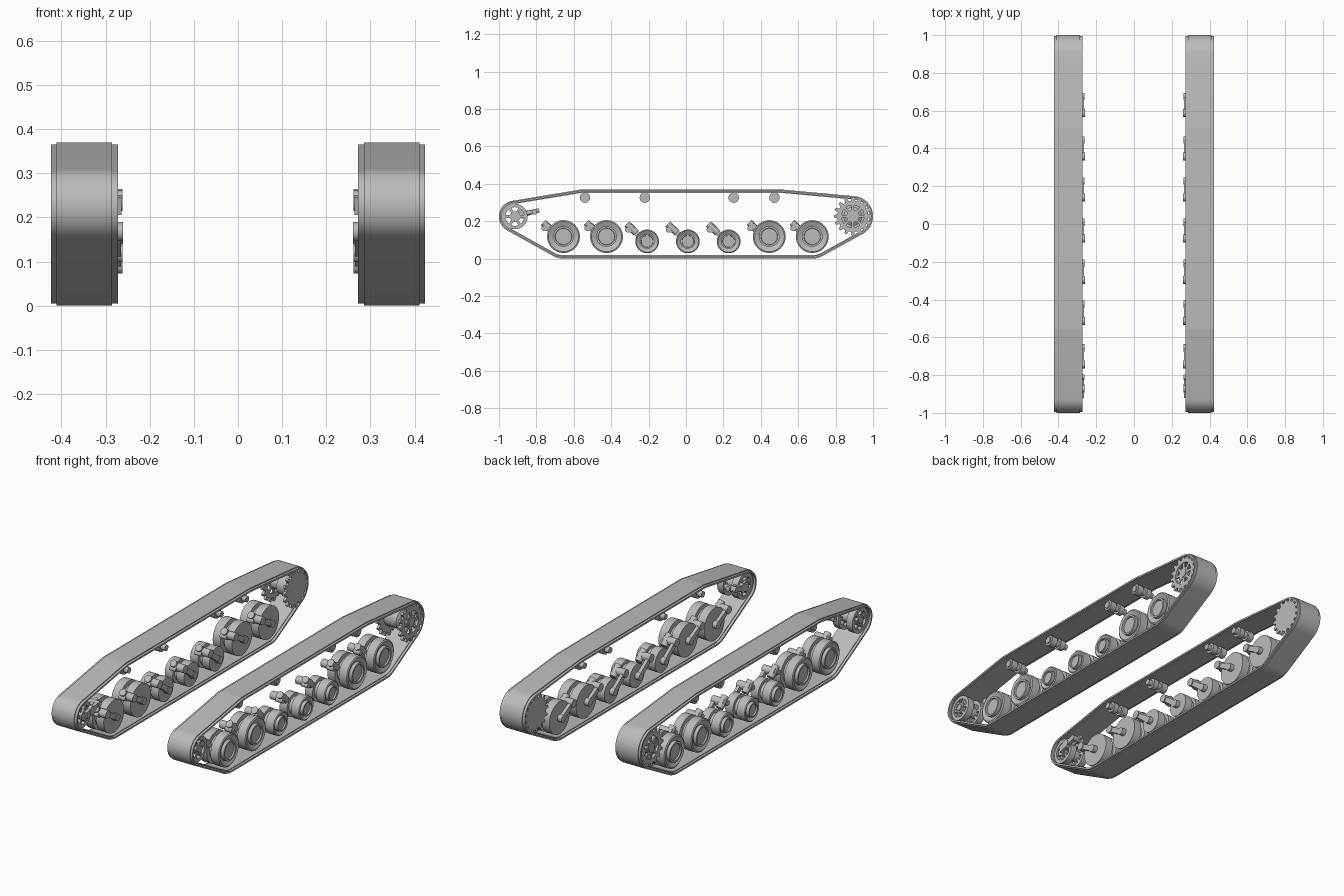
import bpy, bmesh
from math import sin, cos, pi, radians
from mathutils import Vector

if "Cube" in bpy.data.objects:
    bpy.data.objects.remove(bpy.data.objects["Cube"])

steel = bpy.data.materials.new("plain grey")
steel.use_nodes = True
GREY = (0.5, 0.5, 0.5, 1)
steel.diffuse_color = GREY
steel.node_tree.nodes["Principled BSDF"].inputs["Base Color"].default_value = GREY


def finish(name, bm):
    """Turn a mesh into an object, mirrored to the other side."""
    bmesh.ops.recalc_face_normals(bm, faces=bm.faces)
    mesh = bpy.data.meshes.new(name)
    bm.to_mesh(mesh)
    bm.free()
    mesh.materials.append(steel)
    ob = bpy.data.objects.new(name, mesh)
    bpy.context.collection.objects.link(ob)
    bpy.ops.object.select_all(action="DESELECT")
    ob.select_set(True)
    bpy.context.view_layer.objects.active = ob
    bpy.ops.object.shade_smooth_by_angle(angle=radians(35))
    mod = ob.modifiers.new("other side", "MIRROR")
    mod.use_axis[0] = True
    mod.use_mirror_merge = False
    return ob


def skin(bm, rings, closed):
    """Join equal loops of points; closed joins the last to the first."""
    loops = [[bm.verts.new(p) for p in ring] for ring in rings]
    pairs = list(zip(loops, loops[1:]))
    if closed:
        pairs.append((loops[-1], loops[0]))
    else:
        bm.faces.new(loops[0])
        bm.faces.new(loops[-1])
    n = len(loops[0])
    for a, b in pairs:
        for i in range(n):
            j = (i + 1) % n
            bm.faces.new((a[i], a[j], b[j], b[i]))


def circle(x, y, z, r, n):
    return [(x, y + r * cos(2 * pi * i / n), z + r * sin(2 * pi * i / n)) for i in range(n)]


def lathe(bm, y, z, profile, n=32, closed=False):
    """Revolve (radius, x) pairs about the wheel axis."""
    skin(bm, [circle(x, y, z, r, n) for r, x in profile], closed)


def rod(bm, p, q, r, n=12):
    p, q = Vector(p), Vector(q)
    side = (q - p).orthogonal().normalized()
    up = (q - p).normalized().cross(side)
    turn = [r * (side * cos(2 * pi * i / n) + up * sin(2 * pi * i / n)) for i in range(n)]
    skin(bm, [[p + t for t in turn], [q + t for t in turn]], False)


def bar(bm, y0, z0, y1, z1, w0, w1, x0, x1):
    """Flat tapered bar in the side plane."""
    a, b = Vector((0, y0, z0)), Vector((0, y1, z1))
    d = (b - a).normalized()
    s = Vector((0, -d.z, d.y))
    outline = [a + s * w0, b + s * w1, b - s * w1, a - s * w0]
    skin(bm, [[p + Vector((x, 0, 0)) for p in outline] for x in (x0, x1)], False)


def spokes(bm, y, z, count, r0, r1, w, x0, x1):
    for i in range(count):
        c, s = cos(2 * pi * i / count), sin(2 * pi * i / count)
        bar(bm, y + r0 * c, z + r0 * s, y + r1 * c, z + r1 * s, w, w, x0, x1)


IDLER, SPROCKET = (-0.915, 0.225), (0.892, 0.226)

# Track belt: wrapped tightly round the guide circles (y, z, radius)
GUIDES = [(*IDLER, 0.085), (*SPROCKET, 0.108), (-0.55, 0.27, 0.1), (0.5, 0.27, 0.1),
          (-0.655, 0.118, 0.118), (0.675, 0.118, 0.118)]


def belt_loop(x, inset):
    loop = []
    for i in range(160):
        c, s = cos(2 * pi * i / 160), sin(2 * pi * i / 160)
        y, z, r = max(GUIDES, key=lambda g: g[0] * c + g[1] * s + g[2])
        loop.append((x, y + (r - inset) * c, z + (r - inset) * s))
    return loop


bm = bmesh.new()
skin(bm, [belt_loop(x, d) for x, d in (
    (0.272, 0.005), (0.285, 0.005), (0.285, 0), (0.411, 0), (0.411, 0.005),
    (0.423, 0.005), (0.423, 0.014), (0.411, 0.014), (0.411, 0.018),
    (0.285, 0.018), (0.285, 0.014), (0.272, 0.014))], True)
finish("track_belt", bm)

# Road wheels: paired discs with a dished face and a raised hub
BIG = [(0.088, 0.287), (0.088, 0.332), (0.065, 0.332), (0.065, 0.355), (0.088, 0.355),
       (0.088, 0.402), (0.081, 0.406), (0.055, 0.394), (0.055, 0.412), (0.045, 0.412),
       (0.043, 0.404), (0.02, 0.404)]
wheels = [(-0.655, 0.118, 1), (-0.425, 0.118, 1), (-0.208, 0.092, 0.72), (0.01, 0.092, 0.72),
          (0.228, 0.092, 0.72), (0.445, 0.118, 1), (0.675, 0.118, 1)]
for i, (y, z, size) in enumerate(wheels, 1):
    bm = bmesh.new()
    lathe(bm, y, z, [(r * size, x) for r, x in BIG])
    finish(f"road_wheel_{i}", bm)

    # Swing arm on the inner face, with its pivot ahead of and above the wheel
    bm = bmesh.new()
    py, pz = y - 0.088, z + (0.05 if size == 1 else 0.068)
    bar(bm, y, z, py, pz, 0.015, 0.013, 0.265, 0.283)
    rod(bm, (0.262, y, z), (0.3, y, z), 0.02)
    rod(bm, (0.26, py, pz), (0.335, py, pz), 0.022)
    rod(bm, (0.32, py + 0.03, pz - 0.022), (0.32, py - 0.02, pz + 0.025), 0.019)
    rod(bm, (0.3, py - 0.016, pz - 0.006), (0.34, py - 0.016, pz - 0.006), 0.014)
    finish(f"swing_arm_{i}", bm)

# Return rollers
for i, y in enumerate((-0.54, -0.22, 0.255, 0.473), 1):
    bm = bmesh.new()
    lathe(bm, y, 0.326, [(0.016, 0.275), (0.016, 0.3), (0.028, 0.3), (0.028, 0.33), (0.018, 0.33),
                         (0.018, 0.355), (0.028, 0.355), (0.028, 0.39), (0.018, 0.39), (0.018, 0.397)], 20)
    finish(f"return_roller_{i}", bm)


def spoked_disc(bm, y, z, count, r_out, r_in, r_hub, x0, x1):
    lathe(bm, y, z, [(r_in, x0), (r_out, x0), (r_out, x1), (r_in, x1)], closed=True)
    spokes(bm, y, z, count, r_hub * 0.8, r_in + 0.004, 0.007, x0 + 0.003, x1 - 0.003)


# Idler: two spoked discs on a hub, held by a crank
bm = bmesh.new()
for x in (0.287, 0.37):
    spoked_disc(bm, *IDLER, 6, 0.068, 0.05, 0.026, x, x + 0.036)
lathe(bm, *IDLER, [(0.028, 0.28), (0.028, 0.408), (0.018, 0.408), (0.018, 0.414)], 20)
finish("idler_wheel", bm)

bm = bmesh.new()
bar(bm, *IDLER, -0.82, 0.25, 0.02, 0.012, 0.264, 0.282)
rod(bm, (0.262, -0.87, 0.238), (0.282, -0.87, 0.238), 0.024)
rod(bm, (0.3, -0.86, 0.24), (0.3, -0.785, 0.258), 0.012)
rod(bm, (0.262, -0.81, 0.25), (0.33, -0.81, 0.25), 0.015)
finish("idler_crank", bm)


# Drive sprocket: solid toothed disc inside, spoked toothed ring outside
def teeth(bm, x0, x1):
    y, z = SPROCKET
    for i in range(16):
        c, s = cos(pi * i / 8), sin(pi * i / 8)
        bar(bm, y + 0.078 * c, z + 0.078 * s, y + 0.102 * c, z + 0.102 * s, 0.012, 0.006, x0, x1)


bm = bmesh.new()
lathe(bm, *SPROCKET, [(0.083, 0.274), (0.083, 0.288)])
teeth(bm, 0.274, 0.288)
spoked_disc(bm, *SPROCKET, 8, 0.083, 0.06, 0.036, 0.404, 0.418)
teeth(bm, 0.404, 0.418)
lathe(bm, *SPROCKET, [(0.05, 0.285), (0.05, 0.36), (0.034, 0.37), (0.034, 0.416),
                      (0.024, 0.416), (0.024, 0.42)], 24)
finish("drive_sprocket", bm)
